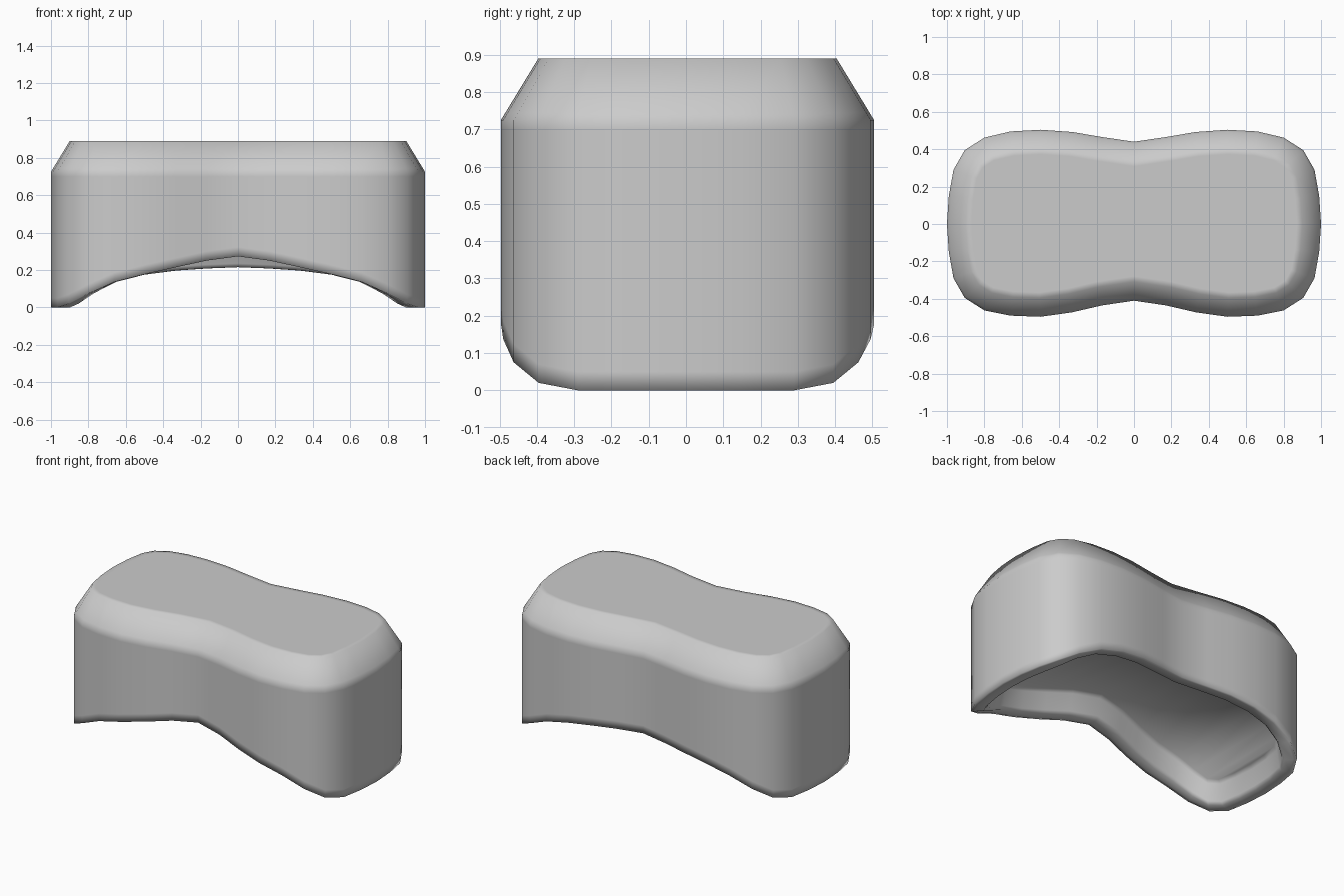
import bpy, bmesh
from mathutils import Vector

if "Cube" in bpy.data.objects:
    bpy.data.objects.remove(bpy.data.objects["Cube"])

# Half outline from the back waist to the front waist: x, y, underside height
half = [
    (0.00, 0.44, 0.215), (0.17, 0.465, 0.208), (0.33, 0.492, 0.197),
    (0.50, 0.504, 0.175), (0.66, 0.495, 0.137), (0.80, 0.462, 0.075),
    (0.905, 0.395, 0.02), (0.965, 0.29, 0.0), (0.99, 0.15, 0.0),
    (1.00, 0.0, 0.0),
    (0.99, -0.15, 0.0), (0.965, -0.29, 0.0), (0.905, -0.395, 0.02),
    (0.80, -0.462, 0.075), (0.66, -0.49, 0.137), (0.50, -0.496, 0.177),
    (0.33, -0.472, 0.215), (0.17, -0.435, 0.25), (0.00, -0.41, 0.273),
]
outline = half + [(-x, y, z) for x, y, z in reversed(half[1:-1])]
n = len(outline)


def inset(d):
    """Outline moved inwards by distance d."""
    out = []
    for i in range(n):
        p, a, b = (Vector(outline[k % n][:2]) for k in (i, i - 1, i + 1))
        e1, e2 = (p - a).normalized(), (b - p).normalized()
        n1, n2 = Vector((e1.y, -e1.x)), Vector((e2.y, -e2.x))
        m = (n1 + n2).normalized()
        out.append(p + m * d / max(m.dot(n1), 0.5))
    return out


bm = bmesh.new()


def ring(d, z=None, lift=0.0):
    """Loop at a fixed height z, or following the underside plus lift."""
    return [bm.verts.new((p.x, p.y, outline[i][2] + lift if z is None else z))
            for i, p in enumerate(inset(d))]


def cap(loop):
    """Fill a loop with strips running front to back."""
    h = len(half) - 1
    for side in (loop[:h + 1], [loop[0]] + loop[:h - 1:-1]):
        for i in range(h // 2):
            f = [side[i], side[i + 1], side[h - i - 1], side[h - i]]
            bm.faces.new(list(dict.fromkeys(f)))


# Flat top, chamfer, wall, rounded rim and shallow hollow underneath
loops = [ring(0.13, 0.89), ring(0.10, 0.89), ring(0.012, 0.745), ring(0, 0.725),
         ring(0, 0.70), ring(0, lift=0.05), ring(0), ring(0.02), ring(0.07),
         ring(0.085, lift=0.02), ring(0.10, lift=0.13), ring(0.12, lift=0.15)]
for a, b in zip(loops, loops[1:]):
    for i in range(n):
        j = (i + 1) % n
        bm.faces.new((a[i], a[j], b[j], b[i]))
cap(loops[0])
cap(loops[-1])
bmesh.ops.recalc_face_normals(bm, faces=bm.faces)

mesh = bpy.data.meshes.new("waisted_shell")
bm.to_mesh(mesh)
bm.free()
mesh.shade_smooth()
shell = bpy.data.objects.new("waisted_shell", mesh)
bpy.context.collection.objects.link(shell)
